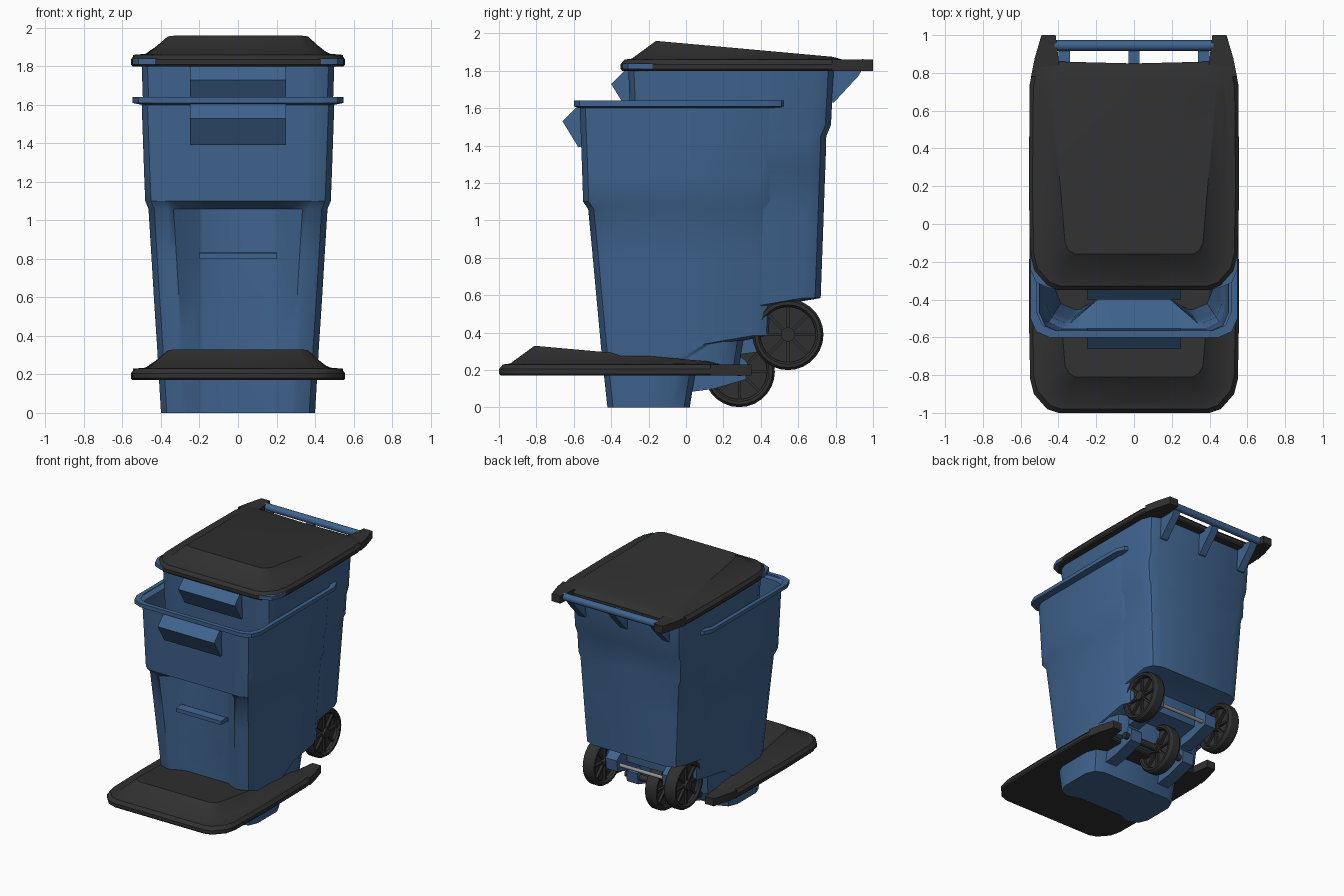
import bpy, bmesh, math
from mathutils import Matrix, Vector

if "Cube" in bpy.data.objects:
    bpy.data.objects.remove(bpy.data.objects["Cube"])


def material(name, rgb):
    m = bpy.data.materials.new(name)
    m.diffuse_color = (*rgb, 1)
    m.use_nodes = True
    m.node_tree.nodes["Principled BSDF"].inputs["Base Color"].default_value = m.diffuse_color
    return m


BLUE = material("bin blue", (0.05, 0.125, 0.27))
BLACK = material("lid black", (0.03, 0.03, 0.03))
GREY = material("axle grey", (0.3, 0.29, 0.28))


def finish(name, bm, mat, loc=(0, 0, 0)):
    bmesh.ops.recalc_face_normals(bm, faces=bm.faces)
    me = bpy.data.meshes.new(name)
    bm.to_mesh(me)
    bm.free()
    me.materials.append(mat)
    ob = bpy.data.objects.new(name, me)
    ob.location = loc
    bpy.context.collection.objects.link(ob)
    bpy.ops.object.select_all(action='DESELECT')
    ob.select_set(True)
    bpy.context.view_layer.objects.active = ob
    bpy.ops.object.shade_smooth_by_angle(angle=math.radians(32))
    return ob


def loft(bm, rings, bottom=True, top=True):
    rows = [[bm.verts.new(p) for p in r] for r in rings]
    for a, b in zip(rows, rows[1:]):
        for i in range(len(a)):
            j = (i + 1) % len(a)
            bm.faces.new((a[i], a[j], b[j], b[i]))
    if bottom:
        bm.faces.new(rows[0][::-1])
    if top:
        bm.faces.new(rows[-1])


def mirror(half):
    return half + [(-x, y) for x, y in reversed(half) if x > 1e-6]


def prism_x(bm, profile, x0, x1):
    """Extrude a (y, z) profile along x."""
    loft(bm, [[(x, y, z) for y, z in profile] for x in (x0, x1)])


def prism_z(bm, outline, z0, z1):
    loft(bm, [[(x, y, z) for x, y in outline] for z in (z0, z1)])


def cylinder_x(bm, r, x0, x1, y=0, z=0, n=16):
    prism_x(bm, [(y + r * math.cos(2 * math.pi * i / n), z + r * math.sin(2 * math.pi * i / n))
                 for i in range(n)], x0, x1)


# Plan section of the bin: recess is the depth of the pocket in the front
def section(z, yf, yb, w, recess=0.0, c=0.1):
    k = 0.3 * c
    half = [(0, yf + recess), (0.18, yf + recess), (0.2, yf + recess * 0.9), (w - 0.13, yf),
            (w - c, yf), (w - k, yf + k), (w, yf + c), (w, (yf + yb) / 2), (w, yb - c),
            (w - k, yb - k), (w - c, yb), (0, yb)]
    return [(x, y, z) for x, y in mirror(half)]


BODY = [  # z, front, back, half width, recess
    (0.00, -0.42, 0.02, 0.40, 0.03), (0.25, -0.447, 0.06, 0.415, 0.05),
    (0.34, -0.456, 0.20, 0.42, 0.06), (0.385, -0.46, 0.46, 0.423, 0.065),
    (0.60, -0.48, 0.468, 0.437, 0.08), (0.80, -0.498, 0.475, 0.449, 0.10),
    (1.06, -0.523, 0.484, 0.465, 0.13), (1.10, -0.55, 0.486, 0.482, 0),
    (1.25, -0.555, 0.49, 0.488, 0), (1.31, -0.557, 0.515, 0.49, 0),
    (1.60, -0.568, 0.53, 0.50, 0), (1.61, -0.60, 0.54, 0.548, 0),
    (1.64, -0.60, 0.54, 0.548, 0), (1.64, -0.565, 0.51, 0.515, 0)]


def build_bin(tag, loc):
    # open tapered shell with rolled rim
    bm = bmesh.new()
    loft(bm, [section(*s) for s in BODY], top=False)
    finish(tag + "_body", bm, BLUE, loc)
    # front grip wedge
    bm = bmesh.new()
    prism_x(bm, [(-0.56, 1.61), (-0.585, 1.605), (-0.66, 1.53), (-0.575, 1.39), (-0.55, 1.40)],
            -0.25, 0.25)
    finish(tag + "_front_grip", bm, BLUE, loc)
    # lifting bar across the front pocket
    bm = bmesh.new()
    prism_x(bm, [(-0.50, 0.80), (-0.50, 0.83), (-0.43, 0.835), (-0.38, 0.80)], -0.20, 0.20)
    finish(tag + "_lift_bar", bm, BLUE, loc)
    # rear handle with triangular ribs
    bm = bmesh.new()
    cylinder_x(bm, 0.028, -0.42, 0.42, 0.685, 1.635, 12)
    for x in (-0.37, 0, 0.37):
        prism_x(bm, [(0.50, 1.62), (0.69, 1.62), (0.66, 1.57), (0.53, 1.43), (0.50, 1.43)],
                x - 0.03, x + 0.03)
    finish(tag + "_rear_handle", bm, BLUE, loc)
    # axle brackets
    bm = bmesh.new()
    for s in (-1, 1):
        prism_x(bm, [(0.0, 0.08), (0.15, 0.10), (0.32, 0.15), (0.33, 0.24), (0.2, 0.35), (0.0, 0.3)],
                s * 0.20, s * 0.30)
    finish(tag + "_axle_brackets", bm, BLUE, loc)


def build_lid(tag, loc):
    outline = mirror([(0, -0.35), (0.40, -0.35), (0.46, -0.33), (0.53, -0.25), (0.55, -0.17),
                      (0.557, 0.2), (0.552, 0.74), (0.53, 0.85), (0.40, 0.86), (0, 0.85)])

    def ring(s, z, y0=0.25):
        return [(x * s, y0 + (y - y0) * s, z) for x, y in outline]

    def raised(half):
        return [(x, y, 1.945 - 0.09 * (y + 0.15)) if f else (x, y, 1.85) for x, y, f in half]

    base = mirror([(0, -0.29), (0.37, -0.29), (0.43, -0.25), (0.46, -0.19), (0.47, 0.2),
                   (0.48, 0.70), (0.47, 0.79), (0.43, 0.81), (0.36, 0.82), (0, 0.82)])
    top = mirror([(0, -0.16), (0.31, -0.16), (0.345, -0.14), (0.365, -0.10), (0.39, 0.2),
                  (0.44, 0.70), (0.43, 0.75), (0.40, 0.77), (0.35, 0.78), (0, 0.78)])
    bm = bmesh.new()
    loft(bm, [ring(0.985, 1.80), ring(1, 1.81), ring(1, 1.835), ring(0.965, 1.86),
              [(x, y, 1.865) for x, y in base],
              [(x, y, 1.96 - 0.09 * (y + 0.16)) for x, y in top]])
    # hinge tabs at the rear corners
    for s in (-1, 1):
        prism_z(bm, [(s * x, y) for x, y in
                     [(0.39, 0.78), (0.545, 0.78), (0.525, 0.88), (0.49, 1.0), (0.415, 1.0), (0.40, 0.88)]],
                1.80, 1.86)
    finish(tag + "_lid", bm, BLACK, loc)


def build_wheel(name, loc, r=0.19, h=0.05):
    bm = bmesh.new()
    # tyre: rounded cross-section turned about x
    prof = [(-h * .7, r * .78), (-h, r * .84), (-h, r * .93), (-h * .6, r), (h * .6, r),
            (h, r * .93), (h, r * .84), (h * .7, r * .78)]
    n = 28
    rings = []
    for i in range(n + 1):
        a = 2 * math.pi * i / n
        rings.append([(x, q * math.cos(a), q * math.sin(a)) for x, q in prof])
    loft(bm, rings, False, False)
    bmesh.ops.remove_doubles(bm, verts=bm.verts, dist=1e-5)
    # web, hub and eight spokes
    cylinder_x(bm, r * 0.82, -h * 0.25, h * 0.25, n=28)
    cylinder_x(bm, r * 0.2, -h, h)
    for i in range(8):
        m = Matrix.Rotation(i * math.pi / 4, 4, 'X') @ Matrix.Translation((0, r * 0.48, 0))
        bmesh.ops.create_cube(bm, size=1, matrix=m @ Matrix.Diagonal((h * 1.3, r * 0.7, 0.016, 1)))
    finish(name, bm, BLACK, loc)


def build_axle(name, mat, r, half, loc):
    bm = bmesh.new()
    cylinder_x(bm, r, -half, half)
    finish(name, bm, mat, loc)


# Two nested bins, the second set back and higher
build_bin("front_bin", (0, 0, 0))
build_bin("rear_bin", (0, 0.26, 0.20))

# Closed lid on the rear bin and a second lid lying low
build_lid("upper", (0, 0, 0))
build_lid("lower", (0, -0.65, -1.63))

# Wheel pair on the rear bin, single centre wheel below
for side, s in (("left", -1), ("right", 1)):
    build_wheel("rear_wheel_" + side, (s * 0.36, 0.545, 0.39))
build_axle("rear_axle", GREY, 0.014, 0.36, (0, 0.545, 0.39))
build_wheel("centre_wheel", (-0.01, 0.285, 0.192))
build_axle("centre_axle", BLACK, 0.025, 0.33, (0, 0.285, 0.192))
